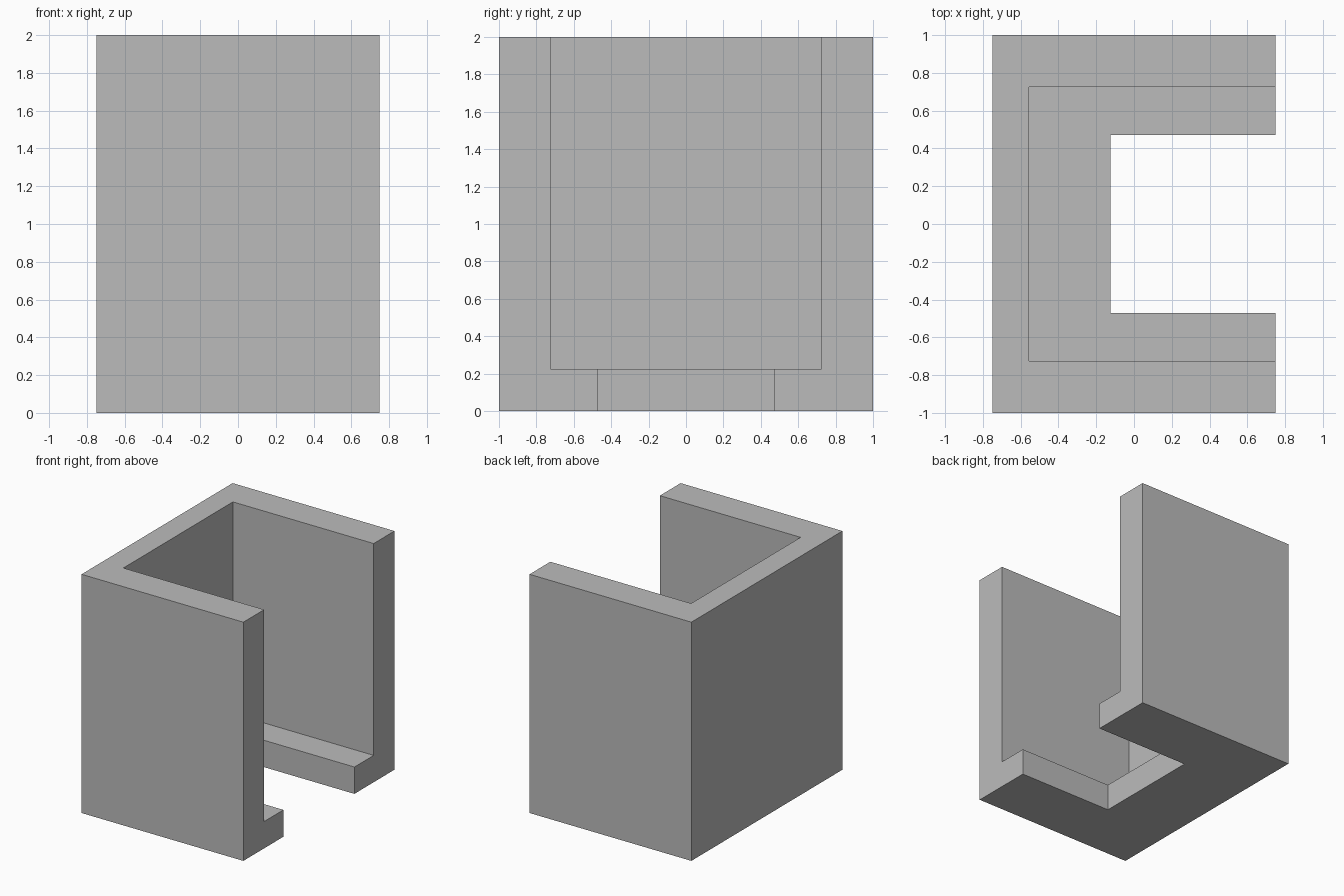
import bpy
import bmesh

default = bpy.data.objects.get("Cube")
if default:
    bpy.data.objects.remove(default, do_unlink=True)

# Flat grey material
grey = bpy.data.materials.new("plain grey")
grey.use_nodes = True
colour = (0.5, 0.5, 0.5, 1)
grey.diffuse_color = colour
grey.node_tree.nodes["Principled BSDF"].inputs["Base Color"].default_value = colour

OPEN_X, HEIGHT, LEDGE = 0.75, 2.0, 0.225
bm = bmesh.new()


def u_path(back_x, half_y, z):
    """Four corners of a U that opens towards +x."""
    return [bm.verts.new((x, y, z)) for x, y in (
        (OPEN_X, -half_y), (back_x, -half_y), (back_x, half_y), (OPEN_X, half_y))]


def u_plate(outer, inner):
    """Flat U-shaped face between two paths."""
    bm.faces.new(outer + inner[::-1])


def u_wall(low, high):
    """Three upright faces along a path."""
    for i in range(3):
        bm.faces.new((low[i], low[i + 1], high[i + 1], high[i]))


# Outer shell, upper pocket and slot through the floor
outer_low, outer_high = [u_path(-0.75, 1.0, z) for z in (0, HEIGHT)]
pocket_low, pocket_high = [u_path(-0.555, 0.725, z) for z in (LEDGE, HEIGHT)]
slot_low, slot_high = [u_path(-0.125, 0.47, z) for z in (0, LEDGE)]

for low, high in ((outer_low, outer_high), (pocket_low, pocket_high), (slot_low, slot_high)):
    u_wall(low, high)
u_plate(outer_high, pocket_high)   # top rim
u_plate(pocket_low, slot_high)     # inner ledge
u_plate(outer_low, slot_low)       # underside

# L-shaped ends on the open side
for end in (0, 3):
    bm.faces.new([path[end] for path in (
        outer_low, slot_low, slot_high, pocket_low, pocket_high, outer_high)])

bmesh.ops.recalc_face_normals(bm, faces=bm.faces)
mesh = bpy.data.meshes.new("open_sided_holder")
bm.to_mesh(mesh)
bm.free()
mesh.materials.append(grey)
holder = bpy.data.objects.new("open_sided_holder", mesh)
bpy.context.collection.objects.link(holder)
